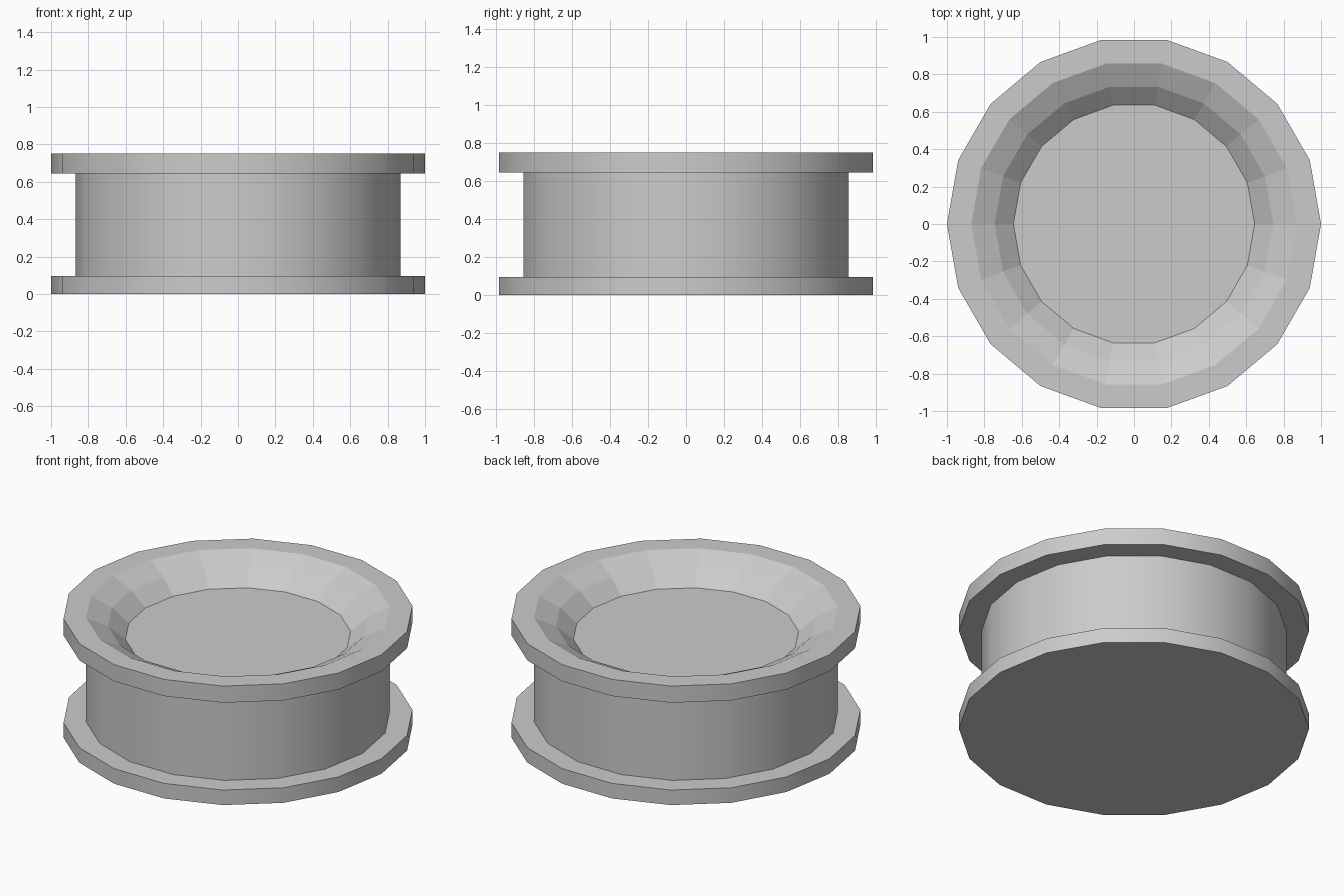
import bpy, bmesh, math

if "Cube" in bpy.data.objects:
    bpy.data.objects.remove(bpy.data.objects["Cube"])

SIDES = 18


def lathe(name, profile, flat_bands=()):
    """Revolve (radius, z) points around z, capping both ends."""
    bm = bmesh.new()
    rings = []
    for r, z in profile:
        rings.append([bm.verts.new((r * math.cos(math.tau * i / SIDES),
                                    r * math.sin(math.tau * i / SIDES), z))
                      for i in range(SIDES)])
    for band, (a, b) in enumerate(zip(rings, rings[1:])):
        for i in range(SIDES):
            j = (i + 1) % SIDES
            face = bm.faces.new((a[i], a[j], b[j], b[i]))
            face.smooth = band not in flat_bands
    bm.faces.new(rings[0][::-1])
    bm.faces.new(rings[-1])
    bmesh.ops.recalc_face_normals(bm, faces=bm.faces)
    # Keep flange corners crisp while the round walls stay smooth
    for e in bm.edges:
        e.smooth = e.calc_face_angle(0) < math.radians(22)
    mesh = bpy.data.meshes.new(name)
    bm.to_mesh(mesh)
    bm.free()
    obj = bpy.data.objects.new(name, mesh)
    bpy.context.collection.objects.link(obj)
    return obj


# Spool body: bottom flange, drum wall, top flange, then the dished recess
lathe("flanged_dish", [
    (1.00, 0.00), (1.00, 0.095),
    (0.87, 0.095), (0.87, 0.645),
    (1.00, 0.645), (1.00, 0.75),
    (0.87, 0.75), (0.745, 0.69), (0.645, 0.605),
], flat_bands=(6, 7))
